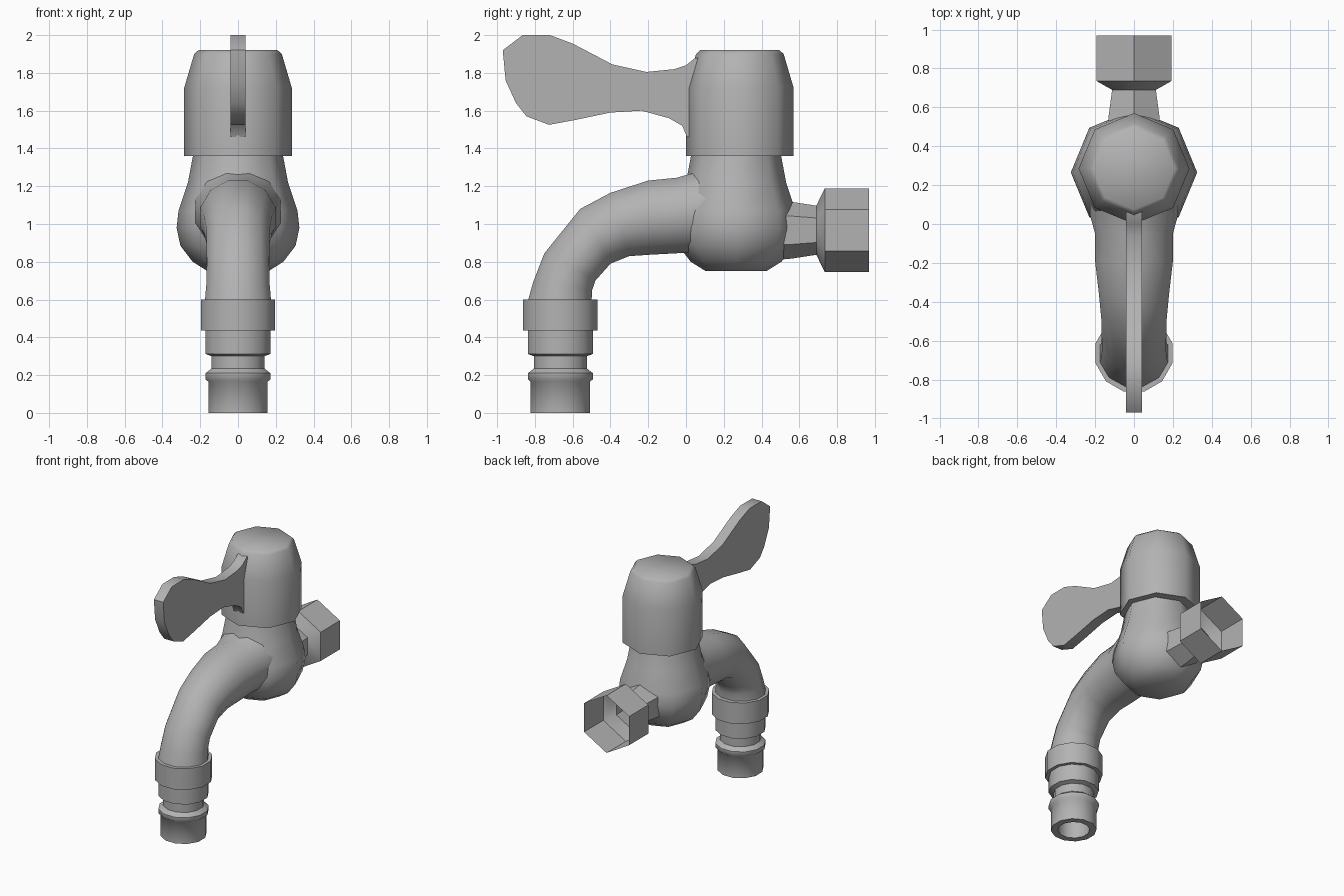
import bpy, bmesh
from math import pi, sin, cos, radians
from mathutils import Vector

cube = bpy.data.objects.get("Cube")
if cube:
    bpy.data.objects.remove(cube, do_unlink=True)

metal = bpy.data.materials.new("grey metal")
metal.use_nodes = True
GREY = (0.45, 0.45, 0.45, 1)
metal.diffuse_color = GREY
metal.node_tree.nodes["Principled BSDF"].inputs["Base Color"].default_value = GREY


def finish(name, bm, angle=50):
    bmesh.ops.recalc_face_normals(bm, faces=bm.faces)
    mesh = bpy.data.meshes.new(name)
    bm.to_mesh(mesh)
    bm.free()
    mesh.materials.append(metal)
    ob = bpy.data.objects.new(name, mesh)
    bpy.context.collection.objects.link(ob)
    bpy.ops.object.select_all(action="DESELECT")
    ob.select_set(True)
    bpy.context.view_layer.objects.active = ob
    bpy.ops.object.shade_smooth_by_angle(angle=radians(angle))
    return ob


def loft(name, rings, cap_start=True, cap_end=True):
    """Skin a list of equal-sized rings of points."""
    bm = bmesh.new()
    loops = [[bm.verts.new(p) for p in ring] for ring in rings]
    n = len(loops[0])
    for a, b in zip(loops, loops[1:]):
        for i in range(n):
            j = (i + 1) % n
            bm.faces.new((a[i], a[j], b[j], b[i]))
    if cap_start:
        bm.faces.new(loops[0])
    if cap_end:
        bm.faces.new(loops[-1])
    return finish(name, bm)


def ring(center, u, v, sides, turn=0.0):
    angles = [turn + 2 * pi * i / sides for i in range(sides)]
    return [center + u * cos(a) + v * sin(a) for a in angles]


def upright(profile, y, sides, turn=0.0):
    """Rings of a vertical turned part from (radius, z) pairs."""
    return [ring(Vector((0, y, z)), Vector((r, 0, 0)), Vector((0, r, 0)), sides, turn)
            for r, z in profile]


# Valve body
loft("valve_body", upright([(0.16, 0.75), (0.24, 0.80), (0.305, 0.885), (0.325, 0.98),
                            (0.315, 1.07), (0.265, 1.22), (0.235, 1.38)], 0.265, 8))

# Handle cap
loft("handle_cap", upright([(0.285, 1.36), (0.285, 1.72), (0.232, 1.9), (0.21, 1.92)],
                           0.285, 8))

# Curved spout: top (y, z), bottom (y, z) and half width of each section
sections = [
    ((0.2, 1.33), (0.2, 0.86), 0.23),
    ((0.04, 1.27), (0.04, 0.85), 0.225),
    ((-0.05, 1.245), (-0.05, 0.845), 0.2),
    ((-0.2, 1.23), (-0.18, 0.838), 0.2),
    ((-0.4, 1.165), (-0.3, 0.83), 0.18),
    ((-0.56, 1.08), (-0.4, 0.79), 0.167),
    ((-0.75, 0.845), (-0.48, 0.7), 0.165),
    ((-0.81, 0.69), (-0.497, 0.65), 0.168),
    ((-0.835, 0.6), (-0.5, 0.59), 0.175),
]
FLAT = 1 / cos(pi / 12)
spout = []
for top, bottom, width in sections:
    t, b = Vector((0, *top)), Vector((0, *bottom))
    spout.append(ring((t + b) / 2, (t - b) / 2 * FLAT, Vector((width * FLAT, 0, 0)),
                      12, pi / 12))
loft("spout", spout)

# Stepped hose nozzle with a bore
nozzle = [(0.11, 0.3), (0.11, 0), (0.157, 0), (0.157, 0.165), (0.172, 0.178),
          (0.172, 0.21), (0.14, 0.235), (0.14, 0.3), (0.172, 0.312), (0.172, 0.437),
          (0.197, 0.437), (0.197, 0.6)]
loft("hose_nozzle", upright([(r * FLAT, z) for r, z in nozzle], -0.665, 12, pi / 12))

# Hexagonal wall inlet, open at the back
inlet = [(0.16, 0.45), (0.15, 0.56), (0.13, 0.69), (0.222, 0.735), (0.222, 0.97)]
loft("wall_inlet", [ring(Vector((0, y, 0.967)), Vector((0, 0, r)), Vector((r, 0, 0)), 6)
                    for r, y in inlet], cap_end=False)

# Paddle lever
outline = [(0.1, 1.88), (0.05, 1.88), (0, 1.84), (-0.06, 1.82), (-0.21, 1.805),
           (-0.39, 1.845), (-0.6, 1.955), (-0.72, 2), (-0.865, 2), (-0.97, 1.92),
           (-0.955, 1.76), (-0.9, 1.64), (-0.845, 1.57), (-0.725, 1.525),
           (-0.59, 1.55), (-0.4, 1.59), (-0.235, 1.6), (-0.09, 1.56), (-0.02, 1.52),
           (0.005, 1.46), (0.1, 1.46)]
loft("lever", [[Vector((x, y, z)) for y, z in outline] for x in (-0.04, 0.04)])
